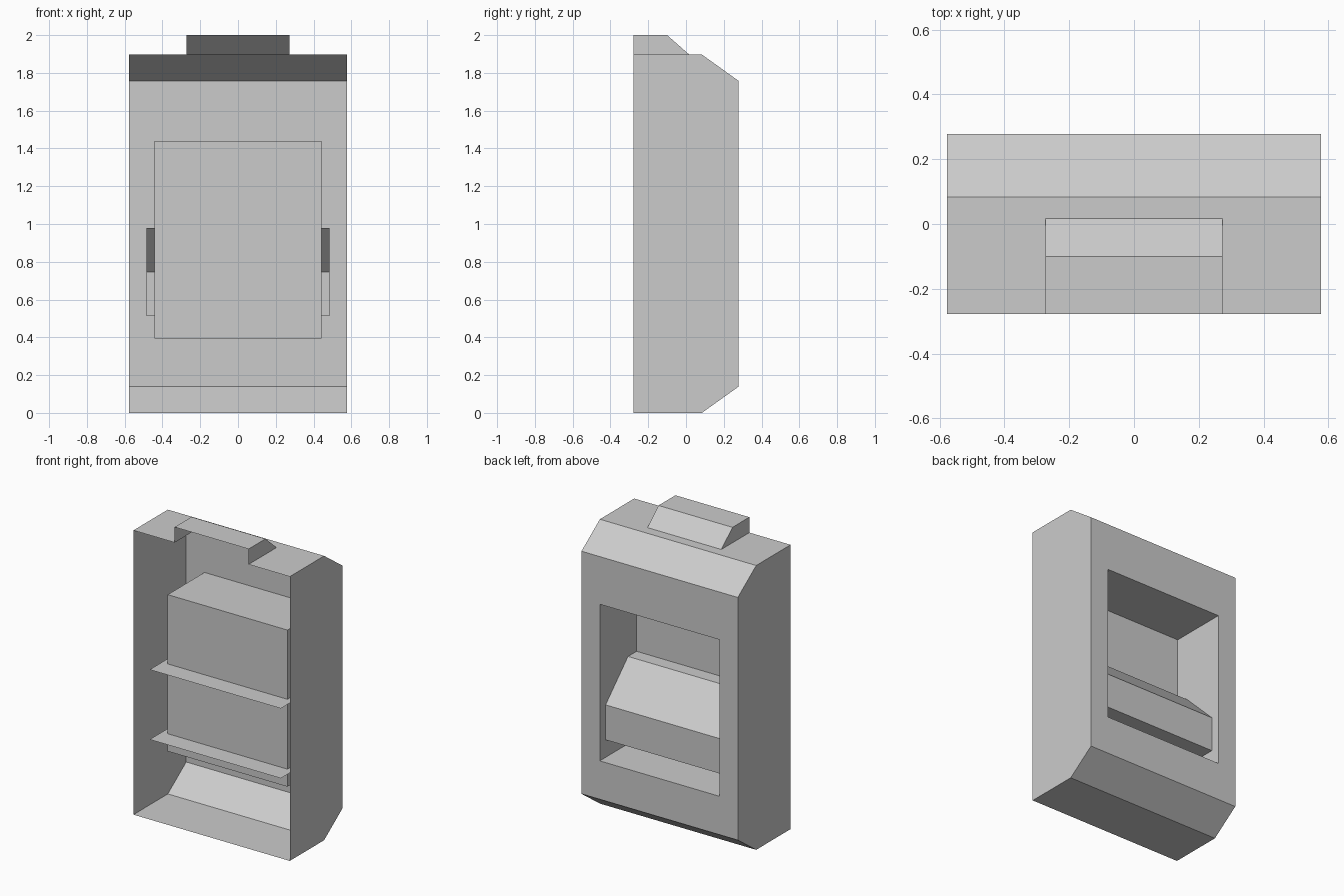
import bpy
import bmesh

cube = bpy.data.objects.get("Cube")
if cube:
    bpy.data.objects.remove(cube, do_unlink=True)

# One flat grey for the whole sheet model
grey = bpy.data.materials.new("plain grey")
grey.use_nodes = True
colour = (0.6, 0.6, 0.6, 1)
grey.diffuse_color = colour
grey.node_tree.nodes["Principled BSDF"].inputs["Base Color"].default_value = colour

# Main dimensions
HALF = 0.577
FRONT, CREASE, BACK = -0.278, 0.084, 0.278
TOP, SHOULDER, FOOT = 1.897, 1.758, 0.139
OPEN_HALF, OPEN_TOP, OPEN_BOTTOM, PANEL_Y = 0.442, 1.44, 0.395, -0.11
CAP_HALF, CAP_BACK = 0.273, 0.017
TRAY_HALF, TRAY_FRONT, TRAY_BACK = 0.484, -0.24, 0.216


def face(bm, points):
    bm.faces.new([bm.verts.new(p) for p in points])


def strip(bm, profile, half):
    """Sheet swept along x from an open (y, z) profile."""
    for a, b in zip(profile, profile[1:]):
        face(bm, [(-half, *a), (half, *a), (half, *b), (-half, *b)])


def ends(bm, profile, half):
    """Side walls closing a swept profile."""
    face(bm, [(-half, *p) for p in profile])
    face(bm, [(half, *p) for p in reversed(profile)])


def bridge(bm, outer, inner, closed):
    """Quads joining an outer outline to an opening."""
    n = len(outer)
    for i in range(n if closed else n - 1):
        j = (i + 1) % n
        face(bm, [outer[i], outer[j], inner[j], inner[i]])


def finish(bm, name):
    bmesh.ops.remove_doubles(bm, verts=bm.verts, dist=0.0001)
    mesh = bpy.data.meshes.new(name)
    bm.to_mesh(mesh)
    bm.free()
    mesh.materials.append(grey)
    bpy.context.collection.objects.link(bpy.data.objects.new(name, mesh))


def back_rect(half, top, bottom):
    return [(x, BACK, z) for x, z in
            ((-half, top), (half, top), (half, bottom), (-half, bottom))]


def top_outline(half, back):
    return [(half, FRONT, TOP), (half, back, TOP),
            (-half, back, TOP), (-half, FRONT, TOP)]


# Outer casing: open front, bevelled back edges, openings in back and top
profile = [(FRONT, TOP), (CREASE, TOP), (BACK, SHOULDER),
           (BACK, FOOT), (CREASE, 0), (FRONT, 0)]
bm = bmesh.new()
strip(bm, profile[1:3], HALF)
strip(bm, profile[3:], HALF)
ends(bm, profile, HALF)
bridge(bm, back_rect(HALF, SHOULDER, FOOT),
       back_rect(OPEN_HALF, OPEN_TOP, OPEN_BOTTOM), True)
bridge(bm, top_outline(HALF, CREASE), top_outline(CAP_HALF, CAP_BACK), False)
finish(bm, "outer_casing")

# Recess sunk into the back
profile = [(BACK, OPEN_TOP), (PANEL_Y, OPEN_TOP),
           (PANEL_Y, OPEN_BOTTOM), (BACK, OPEN_BOTTOM)]
bm = bmesh.new()
strip(bm, profile, OPEN_HALF)
ends(bm, profile, OPEN_HALF)
finish(bm, "back_recess")

# Raised cap on top, open to the inside
profile = [(FRONT, 2), (-0.1, 2), (CAP_BACK, TOP)]
bm = bmesh.new()
strip(bm, profile, CAP_HALF)
ends(bm, profile + [(FRONT, TOP)], CAP_HALF)
finish(bm, "top_cap")

# Sloped tray passing through the recess, open at its ends
bm = bmesh.new()
strip(bm, [(TRAY_FRONT, 0.978), (-0.02, 0.978), (TRAY_BACK, 0.745),
           (TRAY_BACK, 0.512), (TRAY_FRONT, 0.512)], TRAY_HALF)
finish(bm, "sloped_tray")
